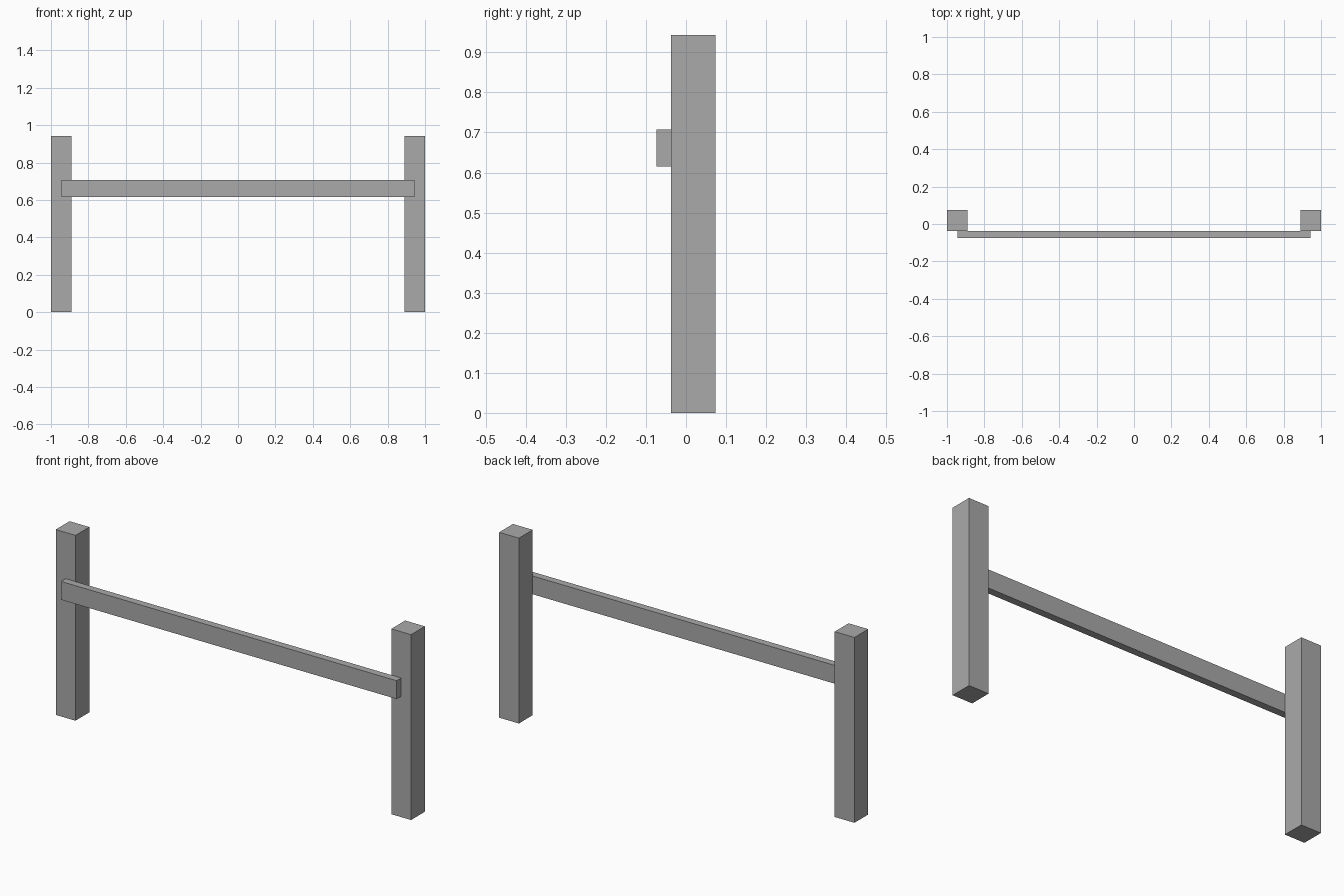
import bpy

if "Cube" in bpy.data.objects:
    bpy.data.objects.remove(bpy.data.objects["Cube"])

grey = bpy.data.materials.new("plain_grey")
grey.diffuse_color = (0.4, 0.4, 0.4, 1)
grey.use_nodes = True
grey.node_tree.nodes["Principled BSDF"].inputs["Base Color"].default_value = grey.diffuse_color


def box(name, low, high):
    """Axis-aligned box between two corners."""
    bpy.ops.mesh.primitive_cube_add(size=1)
    obj = bpy.context.object
    obj.name = name
    for v in obj.data.vertices:
        v.co = [l if c < 0 else h for c, l, h in zip(v.co, low, high)]
    obj.data.materials.append(grey)
    return obj


POST = 0.111      # square post width
HEIGHT = 0.943
FRONT = -0.037    # front face of the posts, where the rail is fixed

# Upright posts at both ends
for name, x in (("left_post", -1), ("right_post", 1 - POST)):
    box(name, (x, FRONT, 0), (x + POST, FRONT + POST, HEIGHT))

# Horizontal rail, ending at the middle of each post
end = 1 - POST / 2
box("rail", (-end, -0.074, 0.615), (end, FRONT, 0.708))
